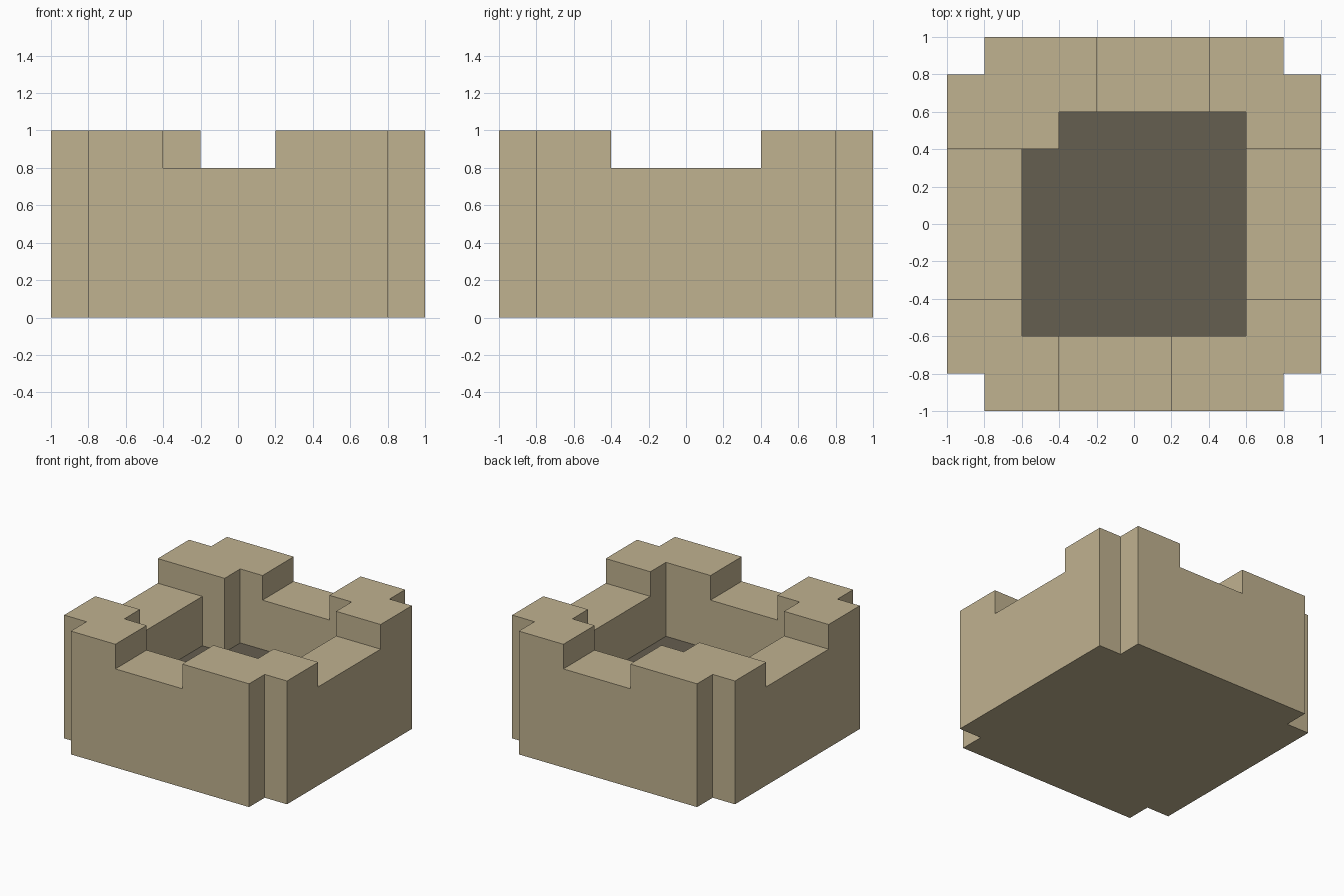
import bpy
import bmesh

if "Cube" in bpy.data.objects:
    bpy.data.objects.remove(bpy.data.objects["Cube"])


def material(name, colour):
    mat = bpy.data.materials.new(name)
    mat.diffuse_color = (*colour, 1)
    mat.use_nodes = True
    mat.node_tree.nodes["Principled BSDF"].inputs["Base Color"].default_value = mat.diffuse_color
    return mat


def prism(name, outline, z0, z1):
    """Extrude a counter-clockwise plan outline from z0 to z1."""
    bm = bmesh.new()
    base = bm.faces.new([bm.verts.new((x, y, z0)) for x, y in outline])
    top = bmesh.ops.extrude_face_region(bm, geom=[base], use_keep_orig=True)
    bmesh.ops.translate(bm, vec=(0, 0, z1 - z0),
                        verts=[v for v in top["geom"] if isinstance(v, bmesh.types.BMVert)])
    bmesh.ops.recalc_face_normals(bm, faces=bm.faces)
    mesh = bpy.data.meshes.new(name)
    bm.to_mesh(mesh)
    bm.free()
    obj = bpy.data.objects.new(name, mesh)
    bpy.context.collection.objects.link(obj)
    return obj


def rect(x0, x1, y0, y1):
    return [(x0, y0), (x1, y0), (x1, y1), (x0, y1)]


def cut(target, cutter):
    mod = target.modifiers.new("cut", 'BOOLEAN')
    mod.operation = 'DIFFERENCE'
    mod.solver = 'EXACT'
    mod.object = cutter
    bpy.context.view_layer.objects.active = target
    bpy.ops.object.modifier_apply(modifier=mod.name)
    bpy.data.objects.remove(cutter)


sandstone = material("sandstone", (0.527, 0.445, 0.279))
dark_floor = material("dark_floor", (0.130, 0.112, 0.080))

# Solid tower block with stepped outer corners
tower = prism("tower_wall", [
    (-0.8, -1), (0.8, -1), (0.8, -0.8), (1, -0.8), (1, 0.8), (0.8, 0.8),
    (0.8, 1), (-0.8, 1), (-0.8, 0.8), (-1, 0.8), (-1, -0.8), (-0.8, -0.8)], 0, 1)

# Battlement gaps: both sides, front, back
for gap in (rect(-1.2, 1.2, -0.4, 0.4),
            rect(-0.4, 0.2, -1.2, -0.2),
            rect(-0.2, 0.4, 0.2, 1.2)):
    cut(tower, prism("gap_cutter", gap, 0.8, 1.2))

# Sunken courtyard, with a square post left in the back left corner
cut(tower, prism("courtyard_cutter", [
    (-0.6, -0.6), (0.6, -0.6), (0.6, 0.6), (-0.4, 0.6), (-0.4, 0.4), (-0.6, 0.4)], 0.4, 1.2))

# Dark courtyard floor, stone everywhere else
tower.data.materials.clear()
tower.data.materials.append(sandstone)
tower.data.materials.append(dark_floor)
for face in tower.data.polygons:
    face.material_index = int(face.normal.z > 0.9 and face.center.z < 0.5)
